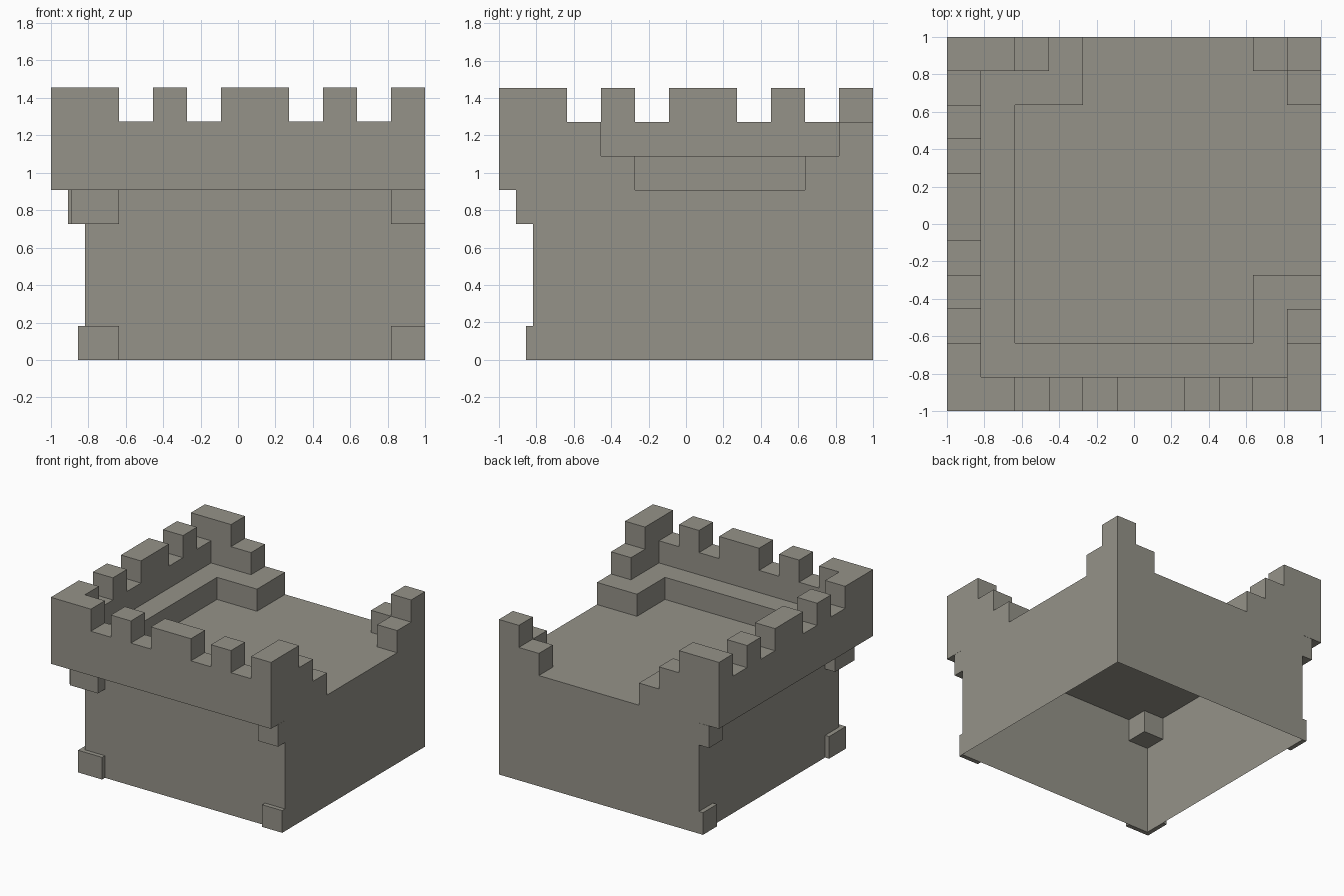
import bpy, bmesh, math

if "Cube" in bpy.data.objects:
    bpy.data.objects.remove(bpy.data.objects["Cube"])

U = 2 / 11            # module size
N = 11
FLOOR = 5 * U         # roof floor height
BODY = -1 + U         # inset front / left wall of the body

stone = bpy.data.materials.new("grey_stone")
stone.diffuse_color = (0.30, 0.29, 0.25, 1)
stone.use_nodes = True
stone.node_tree.nodes["Principled BSDF"].inputs["Base Color"].default_value = stone.diffuse_color


def finish(name, bm):
    mesh = bpy.data.meshes.new(name)
    bm.to_mesh(mesh)
    bm.free()
    mesh.materials.append(stone)
    obj = bpy.data.objects.new(name, mesh)
    bpy.context.collection.objects.link(obj)
    return obj


def quad(bm, *pts):
    return bm.faces.new([bm.verts.new(p) for p in pts])


def box(name, x0, x1, y0, y1, z0, z1):
    bm = bmesh.new()
    bmesh.ops.create_cube(bm, size=1)
    for v in bm.verts:
        v.co = (x1 if v.co.x > 0 else x0,
                y1 if v.co.y > 0 else y0,
                z1 if v.co.z > 0 else z0)
    return finish(name, bm)


def box_pair(name, a0, a1, b0, b1, z0, z1):
    """One block on the front and its diagonal mirror on the left side."""
    box("front_" + name, a0, a1, b0, b1, z0, z1)
    box("left_" + name, b0, b1, a0, a1, z0, z1)


# Parapet heights in modules above the roof floor (symmetric in i and j)
MERLONS = {0, 1, 3, 5, 6, 8, 10}


def height(i, j):
    if not (0 <= i < N and 0 <= j < N):
        return 0
    near, far = min(i, j), max(i, j)
    if near == 0:                       # front and left walls
        return 3 if far in MERLONS else 2
    if far == 10 and near <= 3:         # broken wall ends
        return 4 - near
    if near == 1 or (far == 9 and near <= 3):
        return 1                        # inner ledge
    if near + far >= 19:                # ruined back right corner
        return 2 if near == 10 else 1
    return 0


# Battlements: exposed faces of the height grid
bm = bmesh.new()
for i in range(N):
    for j in range(N):
        x0, y0 = -1 + i * U, -1 + j * U
        x1, y1 = x0 + U, y0 + U
        h = height(i, j)
        z = FLOOR + h * U
        quad(bm, (x0, y0, z), (x1, y0, z), (x1, y1, z), (x0, y1, z))
        if h:
            quad(bm, (x0, y1, FLOOR), (x1, y1, FLOOR), (x1, y0, FLOOR), (x0, y0, FLOOR))
        sides = (((0, -1), (x0, y0), (x1, y0)), ((1, 0), (x1, y0), (x1, y1)),
                 ((0, 1), (x1, y1), (x0, y1)), ((-1, 0), (x0, y1), (x0, y0)))
        for (di, dj), p, q in sides:
            for k in range(height(i + di, j + dj), h):
                a, b = FLOOR + k * U, FLOOR + (k + 1) * U
                quad(bm, (*p, a), (*q, a), (*q, b), (*p, b))
bmesh.ops.remove_doubles(bm, verts=bm.verts, dist=1e-4)
bmesh.ops.dissolve_limit(bm, angle_limit=math.radians(1), verts=bm.verts,
                         edges=bm.edges, delimit={'NORMAL'})
finish("battlements", bm)

# Hollow tower body, open underneath
bm = bmesh.new()
ring = [(BODY, BODY), (1, BODY), (1, 1), (BODY, 1)]
for n in range(4):
    p, q = ring[n], ring[(n + 1) % 4]
    quad(bm, (*p, 0), (*q, 0), (*q, FLOOR), (*p, FLOOR))
bmesh.ops.remove_doubles(bm, verts=bm.verts, dist=1e-4)
finish("tower_walls", bm)

# Brackets under the overhang
OUT = -1 + U / 2
box_pair("corner_bracket", -0.89, BODY + U, OUT, BODY + U, 4 * U, FLOOR - 0.001)
box_pair("end_bracket", 1 - U, 1, OUT, BODY, 4 * U, FLOOR - 0.001)

# Raised foot stones at the base
FOOT = BODY - U / 5
box_pair("corner_foot_stone", FOOT, BODY + U, FOOT, BODY, 0, U)
box_pair("end_foot_stone", 1 - U, 1, FOOT, BODY, 0, U)
